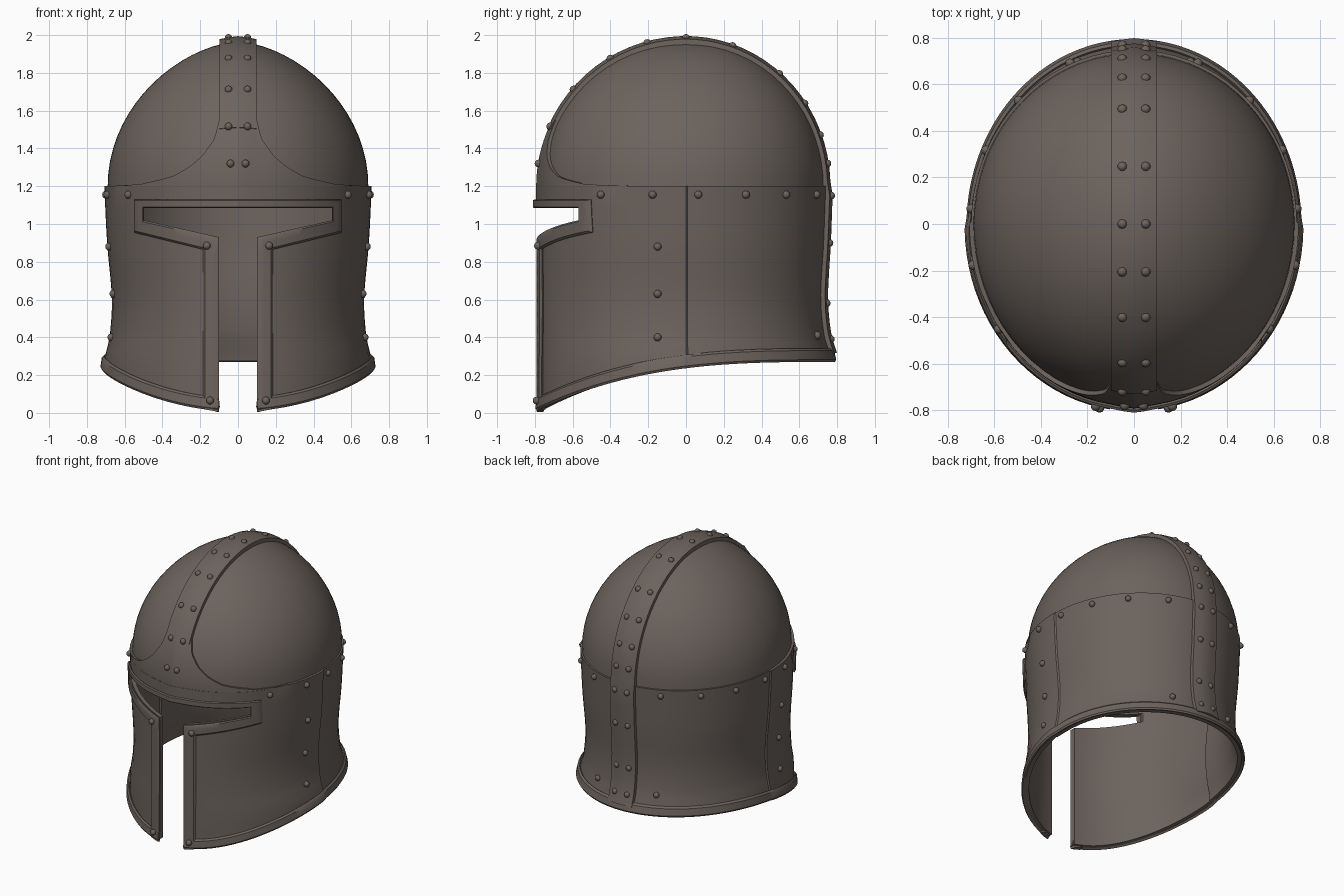
import bpy, bmesh, math
from mathutils import Vector, Matrix

if "Cube" in bpy.data.objects:
    bpy.data.objects.remove(bpy.data.objects["Cube"])

steel = bpy.data.materials.new("dark brown steel")
steel.diffuse_color = (0.15, 0.125, 0.11, 1)
steel.use_nodes = True
steel.node_tree.nodes["Principled BSDF"].inputs["Base Color"].default_value = steel.diffuse_color
EQ, H = 1.2, 0.765            # dome base height, dome rise
SIDE = [(0, .705), (.3, .695), (.4, .672), (.6, .66), (.9, .685), (1.2, .70)]
BACK = [(0, .78), (.3, .772), (.4, .742), (.6, .722), (.9, .737), (1.2, .748)]


def interp(tab, z):
    """Smooth (Catmull-Rom style) lookup in a small profile table."""
    if z <= tab[0][0]:
        return tab[0][1]
    if z >= tab[-1][0]:
        return tab[-1][1]
    n = len(tab)
    slope = [(tab[min(i + 1, n - 1)][1] - tab[max(i - 1, 0)][1]) /
             (tab[min(i + 1, n - 1)][0] - tab[max(i - 1, 0)][0]) for i in range(n)]
    for i in range(n - 1):
        (z0, v0), (z1, v1) = tab[i], tab[i + 1]
        if z <= z1:
            d = z1 - z0
            t = (z - z0) / d
            return ((2*t**3 - 3*t**2 + 1) * v0 + (t**3 - 2*t**2 + t) * d * slope[i]
                    + (3*t**2 - 2*t**3) * v1 + (t**3 - t**2) * d * slope[i + 1])


def radii(z, off=0.0):
    """Half width, front depth and back depth of the helmet at height z."""
    if z <= EQ:
        return interp(SIDE, z) + off, .775 + off, interp(BACK, z) + off
    c = math.sqrt(max(0, 1 - ((z - EQ) / H) ** 2))
    return .69 * c ** 1.2 + off, .765 * c + off, .735 * c + off


def surf(phi, z, off=0.0):
    """Point on the helmet; phi in degrees, 0 = front, 90 = +x."""
    front = math.cos(math.radians(phi)) > -1e-4
    if z <= EQ and front:
        off += .008           # front plate laps over the back plate
    a, f, b = radii(z, off)
    p = math.radians(phi)
    x, y = a * math.sin(p), -(f if front else b) * math.cos(p)
    if front and z < 1.9:
        y -= .01 * max(0, 1 - abs(x) / .1)
    return Vector((x, y, z))


def on_front(x, z, off=0.0):
    a = radii(z, off + (.008 if z <= EQ else 0))[0]
    return surf(math.degrees(math.asin(max(-1, min(1, x / a)))), z, off)


def z_low(phi):
    y = -.785 * math.cos(math.radians(phi))
    return .27 * (1 - ((.8 - y) / 1.6) ** 3)


def finish(ob, angle=35):
    ob.data.materials.clear()
    ob.data.materials.append(steel)
    bpy.ops.object.select_all(action='DESELECT')
    ob.select_set(True)
    bpy.context.view_layer.objects.active = ob
    bpy.ops.object.shade_smooth_by_angle(angle=math.radians(angle))


def link(name, bm):
    me = bpy.data.meshes.new(name)
    bm.to_mesh(me)
    bm.free()
    ob = bpy.data.objects.new(name, me)
    bpy.context.collection.objects.link(ob)
    return ob


def sheet(name, rows, thick, cutter=None):
    """Grid of points thickened inwards, optionally cut."""
    bm = bmesh.new()
    g = [[bm.verts.new(p) for p in r] for r in rows]
    for r0, r1 in zip(g, g[1:]):
        for i in range(len(r0) - 1):
            bm.faces.new((r0[i], r0[i + 1], r1[i + 1], r1[i]))
    bmesh.ops.remove_doubles(bm, verts=bm.verts, dist=1e-5)
    bm.normal_update()
    mid = Vector((0, 0, .9))
    if sum(f.normal.dot(f.calc_center_median() - mid) * f.calc_area() for f in bm.faces) < 0:
        bmesh.ops.reverse_faces(bm, faces=bm.faces)
    ob = link(name, bm)
    m = ob.modifiers.new("thickness", 'SOLIDIFY')
    m.thickness, m.offset = thick, -1
    if cutter:
        m = ob.modifiers.new("visor", 'BOOLEAN')
        m.object, m.operation, m.solver = cutter, 'DIFFERENCE', 'EXACT'
    bpy.context.view_layer.update()
    dg = bpy.context.evaluated_depsgraph_get()
    me = bpy.data.meshes.new_from_object(ob.evaluated_get(dg))
    ob.modifiers.clear()
    ob.data = me
    finish(ob)
    return ob


# T-shaped visor cutter
half = [(.1, -.2), (.1, .93), (.5, 1.02), (.5, 1.085)]
outline = half + [(-x, z) for x, z in reversed(half)]
bm = bmesh.new()
face = bm.faces.new([bm.verts.new((x, -1.2, z)) for x, z in outline])
ext = bmesh.ops.extrude_face_region(bm, geom=[face])
bmesh.ops.translate(bm, vec=(0, .9, 0), verts=[v for v in ext['geom'] if isinstance(v, bmesh.types.BMVert)])
bmesh.ops.recalc_face_normals(bm, faces=bm.faces)
cutter = link("visor_cutter", bm)
cutter.hide_render = True

# Main shell: walls, small step, dome
phis = sorted(list(range(0, 361, 5)) + [90.7, 269.3])
rows = []
for i in range(17):
    t = i / 16
    rows.append([surf(p, z_low(p) + .01 + (EQ - z_low(p) - .01) * t) for p in phis])
for i in range(19):
    z = EQ + max(1e-4, H * math.sin(math.radians(i * 5)))
    rows.append([surf(p, z) for p in phis])
sheet("helmet_shell", rows, .03, cutter)
bpy.data.objects.remove(cutter)

# Rim along the lower edge, open at the face slot
rim_phis = [8.2 + (360 - 16.4) * i / 90 for i in range(91)]
sheet("lower_rim", [[surf(p, z_low(p) + h, o) for p in rim_phis]
                    for h, o in ((0, .014), (.012, .022), (.06, .018), (.072, .008))], .04)

# Brow plate flaring from the crest to the sides
WID = [(1.2, .69), (1.21, .52), (1.25, .35), (1.3, .26), (1.36, .19), (1.45, .125), (1.55, .1)]
rows = []
for i in range(19):
    z = EQ + .001 + .349 * (i / 18) ** 2
    k = next(j for j in range(6) if z <= WID[j + 1][0] + 1e-6)
    (z0, w0), (z1, w1) = WID[k], WID[k + 1]
    w = w0 + (w1 - w0) * (z - z0) / (z1 - z0)
    ang = math.degrees(math.asin(min(1, w / radii(z, .018)[0])))
    rows.append([surf(ang * s / 16, z, .018) for s in range(-16, 17)])
sheet("brow_plate", rows, .03)

# Crest strip over the top and down the back
prof = []
for d in range(23, 181, 5):
    c, s = math.cos(math.radians(d)), math.sin(math.radians(d))
    prof.append((-(.765 if c > 0 else .735) * c, EQ + H * s))
prof += [(radii(z)[2], z) for z in (1.15, 1.05, .95, .85, .75, .65, .55, .48, .42, .36, .31)]
rows = []
for i, (y, z) in enumerate(prof):
    p0, p1 = prof[max(i - 1, 0)], prof[min(i + 1, len(prof) - 1)]
    t = Vector((p1[0] - p0[0], p1[1] - p0[1])).normalized()
    n = Vector((-t.y, t.x))
    rows.append([(x, y + n.x * o, z + n.y * o) for x, o in
                 ((-.1, -.03), (-.098, .014), (-.05, .024), (0, .03), (.05, .024), (.098, .014), (.1, -.03))])
sheet("crest_strip", rows, .015)

# Raised frame around the visor, one half per side
inner = [(0, 1.085), (.5, 1.085), (.5, 1.02), (.1, .93), (.1, .005)]
outer = [(0, 1.13), (.55, 1.13), (.55, .955), (.185, .865), (.185, .02)]
for side, sx in (("right", 1), ("left", -1)):
    rows = []
    for k in range(4):
        for j in range(13 if k == 3 else 12):
            t = j / 12
            a = Vector(inner[k]).lerp(Vector(inner[k + 1]), t)
            b = Vector(outer[k]).lerp(Vector(outer[k + 1]), t)
            rows.append([on_front(sx * a.lerp(b, u).x, a.lerp(b, u).y, o)
                         for u, o in ((0, .012), (.12, .018), (.5, .018), (.88, .018), (1, .008))])
    sheet("visor_frame_" + side, rows, .035)

# Rivets
spots = []
for s in (1, -1):
    spots += [surf(s * p, 1.155, .004) for p in (55, 77, 95, 115, 135, 157)]
    spots += [surf(s * 79, z, .004) for z in (.88, .63, .4)]
    spots += [surf(s * 159, .41, .004), on_front(s * .165, .885, .022), on_front(s * .148, .065, .024)]
    spots.append(on_front(s * .04, 1.32, .02))
    for y in (-.7, -.58, -.39, -.2, 0, .24, .48, .61, .69):
        b = .765 if y < 0 else .735
        c = y / b
        h = math.sqrt(1 - c * c)
        spots.append(Vector((s * .05, y + c * .02, EQ + H * h + h * .02)))
    spots += [Vector((s * .05, radii(z)[2] + .022, z)) for z in (1.32, 1.15, .9, .58, .39)]
bm = bmesh.new()
for p in spots:
    bmesh.ops.create_uvsphere(bm, u_segments=10, v_segments=6, radius=.021, matrix=Matrix.Translation(p))
finish(link("rivets", bm), 60)
